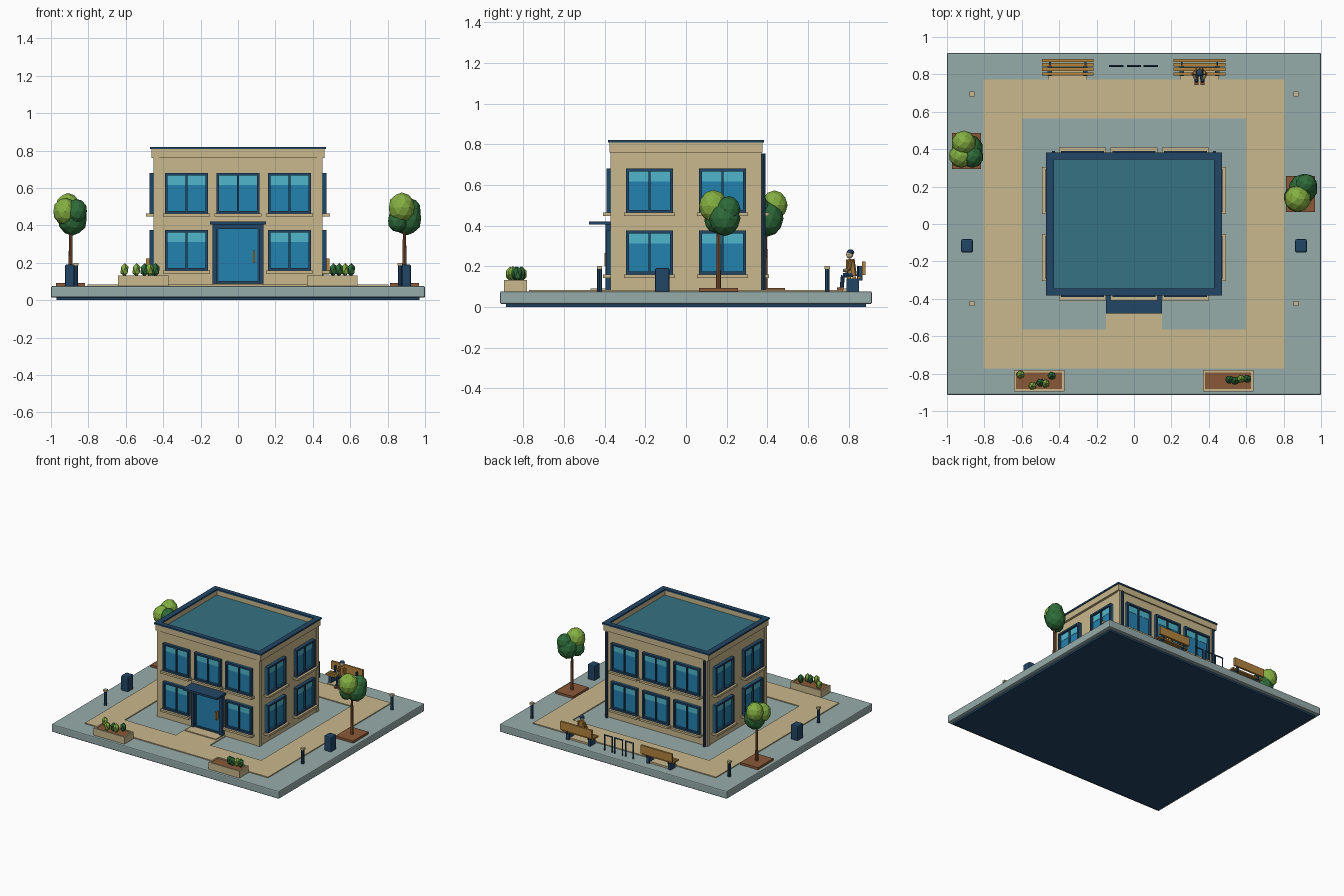
import bpy
import bmesh
import math
from mathutils import Matrix, Vector

if "Cube" in bpy.data.objects:
    bpy.data.objects.remove(bpy.data.objects["Cube"])


def material(name, r, g, b):
    def lin(c):
        c /= 255
        return c / 12.92 if c < 0.04 else ((c + 0.055) / 1.055) ** 2.4
    m = bpy.data.materials.new(name)
    m.use_nodes = True
    col = (lin(r), lin(g), lin(b), 1)
    m.diffuse_color = col
    m.node_tree.nodes["Principled BSDF"].inputs["Base Color"].default_value = col
    return m


STONE = material("grey stone", 150, 172, 170)
TAN = material("tan plaster", 202, 184, 140)
NAVY = material("navy metal", 34, 70, 102)
ROOF = material("teal roof", 54, 114, 130)
GLASS = material("blue glass", 36, 130, 176)
SKY = material("pale glass", 78, 182, 204)
WOOD = material("golden wood", 180, 133, 62)
EARTH = material("brown earth", 138, 88, 56)
DARK = material("dark green", 46, 108, 58)
LIGHT = material("light green", 132, 175, 66)


def finish(name, bm, mat, turn=0):
    me = bpy.data.meshes.new(name)
    bm.to_mesh(me)
    bm.free()
    me.materials.append(mat)
    ob = bpy.data.objects.new(name, me)
    ob.rotation_euler.z = math.radians(turn)
    bpy.context.scene.collection.objects.link(ob)
    return ob


def box(name, xs, ys, zs, mat, turn=0, bevel=0):
    """Box spanning three ranges, optionally turned about the model's centre."""
    bm = bmesh.new()
    size = [b - a for a, b in (xs, ys, zs)]
    mid = [(a + b) / 2 for a, b in (xs, ys, zs)]
    bmesh.ops.create_cube(bm, size=1, matrix=Matrix.Translation(mid) @ Matrix.Diagonal((*size, 1)))
    if bevel:
        bmesh.ops.bevel(bm, geom=bm.edges[:], offset=bevel, segments=2, profile=0.5, affect='EDGES')
    return finish(name, bm, mat, turn)


def around(c, h):
    return (c - h, c + h)


def blob(name, loc, scale, mat, detail=2):
    bm = bmesh.new()
    bmesh.ops.create_icosphere(bm, subdivisions=detail, radius=1,
                               matrix=Matrix.Translation(loc) @ Matrix.Diagonal((*scale, 1)))
    return finish(name, bm, mat)


def rod(name, a, b, r, mat, r2=None, sides=8):
    a, b = Vector(a), Vector(b)
    bm = bmesh.new()
    turn = (b - a).to_track_quat('Z', 'Y').to_matrix().to_4x4()
    bmesh.ops.create_cone(bm, cap_ends=True, segments=sides, radius1=r, radius2=r2 or r,
                          depth=(b - a).length, matrix=Matrix.Translation((a + b) / 2) @ turn)
    return finish(name, bm, mat)


def ring(name, ox, oy, ix, iy, zs, mat):
    """Rectangular frame lying flat."""
    for s, side in ((-1, "front"), (1, "back")):
        box(f"{name}_{side}", (-ox, ox), sorted((s * iy, s * oy)), zs, mat)
    for s, side in ((-1, "right"), (1, "left")):
        box(f"{name}_{side}", sorted((s * ix, s * ox)), (-iy, iy), zs, mat)


# Ground
G = 0.076
box("underside", (-.97, .97), (-.885, .885), (0, .02), NAVY)
box("ground_slab", (-1, 1), (-.915, .915), (.014, G), STONE, bevel=.008)
ring("path", .805, .772, .6, .565, (.07, .083), TAN)
box("entry_path", (-.15, .15), (-.565, -.37), (.07, .083), TAN)
box("door_step", (-.135, .135), (-.47, -.37), (.07, .09), TAN)

# Building shell, parapet and roof
box("walls", (-.445, .445), (-.366, .366), (.07, .768), TAN)
for sx in (-1, 1):
    for sy in (-1, 1):
        box("corner_pier", around(sx * .437, .014), around(sy * .358, .014), (.07, .768), TAN)
    rod("downpipe", (sx * .43, .382, G), (sx * .43, .382, .755), .01, NAVY)
box("roof", (-.43, .43), (-.348, .348), (.76, .773), ROOF)
ring("parapet", .463, .377, .428, .346, (.76, .808), TAN)
ring("parapet_cap", .47, .383, .427, .345, (.808, .82), NAVY)


def window(c, wall, bottom, turn):
    """Two-pane window with a sill, on the wall at the given distance."""
    w, h, t = .115, .217, .014
    top = bottom + h
    box("window_glass", around(c, w), (-wall - .006, -wall + .01), (bottom, top), GLASS, turn)
    box("window_pale_band", around(c, w - t), (-wall - .008, -wall), (top - .064, top - t), SKY, turn)
    deep = (-wall - .024, -wall + .01)
    for x in (c - w + t / 2, c + w - t / 2):
        box("window_jamb", around(x, t / 2), deep, (bottom, top), NAVY, turn)
    box("window_mullion", around(c, .005), (-wall - .018, -wall), (bottom, top), NAVY, turn)
    for z in (bottom, top - t):
        box("window_rail", around(c, w), deep, (z, z + t), NAVY, turn)
    box("window_sill", around(c, .126), (-wall - .042, -wall + .01), (bottom - .016, bottom), TAN, turn)


for floor, z in enumerate((.159, .463)):
    for c in (-.275, 0, .275):
        window(c, .367, z, 180)
        if floor or c:
            window(c, .367, z, 0)
    for c in (-.18, .18):
        for turn in (90, 270):
            window(c, .449, z, turn)

# Entrance
box("door_glass", (-.12, .12), (-.376, -.35), (.09, .39), GLASS)
for s in (-1, 1):
    box("door_post", around(s * .124, .012), (-.397, -.35), (.083, .405), NAVY)
    box("door_stile", around(s * .107, .004), (-.382, -.37), (.09, .39), NAVY)
box("door_head", (-.12, .12), (-.39, -.35), (.38, .405), NAVY)
box("door_bottom_rail", (-.12, .12), (-.385, -.36), (.088, .102), NAVY)
box("door_handle", around(.085, .005), (-.4, -.374), (.2, .265), WOOD)
box("canopy", (-.15, .15), (-.478, -.36), (.405, .421), NAVY)


# Trees in soil pits
def tree(x, y, crown):
    box("tree_pit", around(x, .078), around(y, .097), (.07, .093), EARTH)
    rod("tree_trunk", (x, y, .09), (x, y, .42), .012, EARTH, .008)
    for dx, dy, z, r, mat in crown:
        blob("tree_crown", (x + dx, y + dy, z), (r, r, r * 1.12), mat)


tree(.89, .16, ((.015, .03, .435, .078, DARK), (-.015, -.025, .495, .072, LIGHT),
                (.03, .05, .48, .058, DARK), (-.035, -.015, .425, .055, DARK)))
tree(-.895, .39, ((.01, .01, .435, .08, DARK), (-.015, .045, .5, .065, LIGHT),
                  (-.03, -.025, .475, .065, LIGHT), (.03, -.03, .475, .06, DARK)))

# Bins and bollards
for s in (-1, 1):
    box("bin", around(s * .893, .032), around(-.117, .036), (.07, .192), NAVY, bevel=.01)
    for y in (-.425, .695):
        rod("bollard", (s * .867, y, .07), (s * .867, y, .185), .012, NAVY)
        box("bollard_cap", around(s * .867, .013), around(y, .013), (.185, .2), TAN)


# Planters
def planter(x, shrubs):
    y = -.838
    box("planter_soil", around(x, .125), around(y, .046), (.07, .127), EARTH)
    for s in (-1, 1):
        box("planter_side", around(x, .135), around(y + s * .051, .006), (.07, .132), TAN)
        box("planter_end", around(x + s * .129, .006), around(y, .046), (.07, .132), TAN)
    for sx, sy, mat in shrubs:
        blob("shrub", (sx, sy, .162), (.024, .024, .037), mat, 1)


planter(-.507, ((-.607, -.805, LIGHT), (-.543, -.865, LIGHT), (-.5, -.848, DARK),
                (-.473, -.853, LIGHT), (-.44, -.812, DARK)))
planter(.503, ((.51, -.832, DARK), (.54, -.838, DARK), (.572, -.828, LIGHT), (.605, -.828, DARK)))

# Benches facing the building
for x in (-.355, .35):
    box("bench_plinth", around(x, .105), (.772, .84), (.07, .09), TAN)
    for s in (-1, 1):
        box("bench_leg", around(x + s * .095, .012), (.79, .852), (.07, .14), NAVY)
        box("bench_back_post", around(x + s * .095, .005), (.848, .868), (.13, .2), NAVY)
    for i in range(3):
        box("bench_seat_slat", around(x, .138), around(.802 + i * .025, .009), (.138, .15), WOOD)
    box("bench_back", around(x, .138), (.866, .882), (.157, .222), WOOD)

# Bicycle hoops
for x in (-.095, 0, .09):
    for s in (-1, 1):
        rod("hoop_leg", (x + s * .034, .845, .07), (x + s * .034, .845, .198), .005, NAVY)
    rod("hoop_top", (x - .038, .845, .198), (x + .038, .845, .198), .005, NAVY)

# Seated person
px = .35
rod("person_torso", (px, .815, .15), (px, .808, .235), .026, WOOD, .021)
blob("person_head", (px, .805, .258), (.018, .018, .021), TAN)
blob("person_hair", (px, .809, .269), (.019, .019, .014), NAVY)
for s in (-1, 1):
    knee = (px + s * .016, .772, .155)
    rod("person_thigh", (px + s * .016, .82, .158), knee, .012, NAVY)
    rod("person_shin", knee, (px + s * .016, .765, .085), .01, NAVY)
    box("person_shoe", around(px + s * .016, .01), (.742, .775), (.083, .096), EARTH)
    elbow = (px + s * .034, .802, .185)
    rod("person_upper_arm", (px + s * .025, .81, .228), elbow, .009, WOOD)
    rod("person_forearm", elbow, (px + s * .02, .775, .178), .008, TAN)
